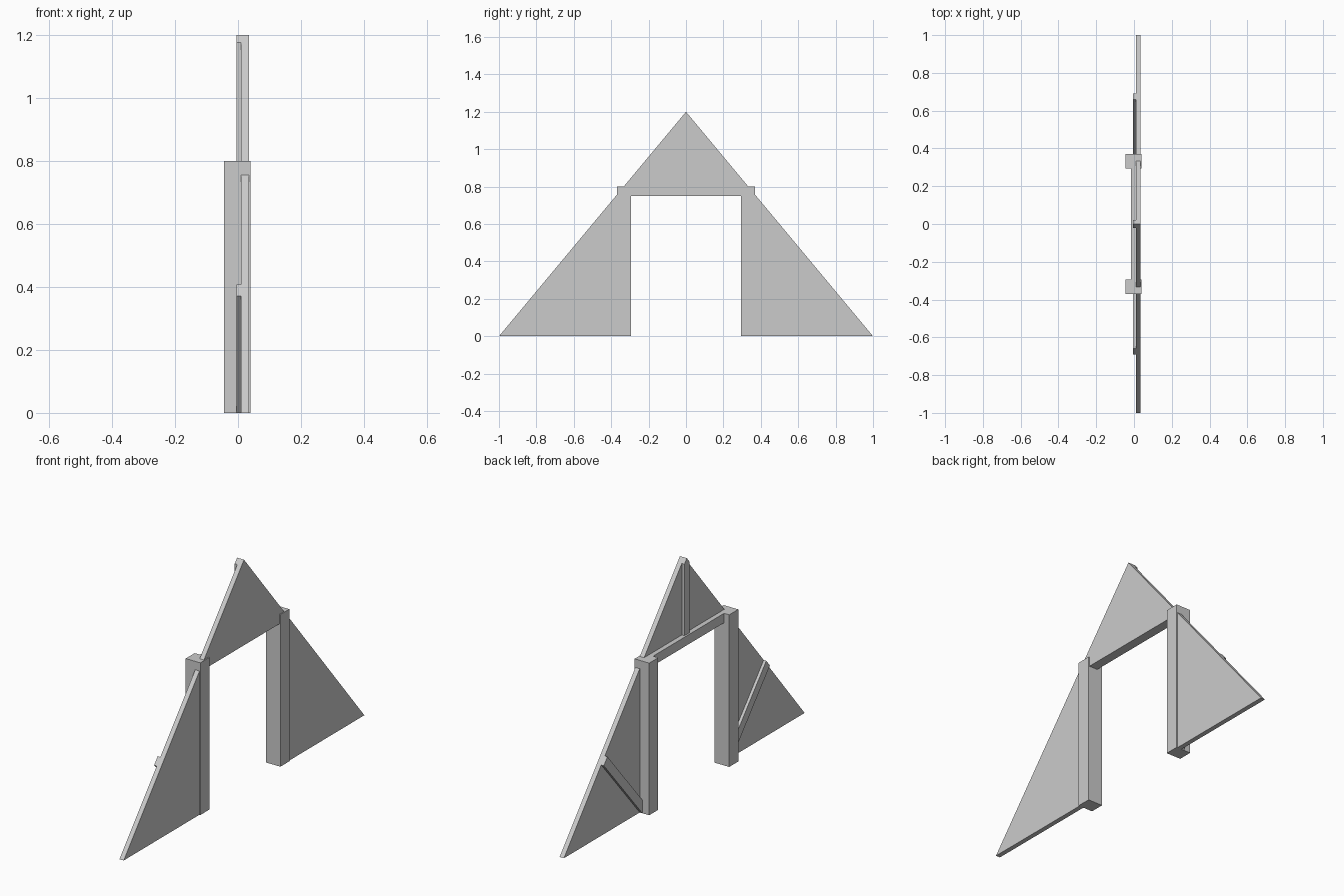
import bpy
import bmesh

cube = bpy.data.objects.get("Cube")
if cube:
    bpy.data.objects.remove(cube, do_unlink=True)

grey = bpy.data.materials.new("plain grey")
grey.use_nodes = True
COLOUR = (0.6, 0.6, 0.6, 1)
grey.diffuse_color = COLOUR
grey.node_tree.nodes["Principled BSDF"].inputs["Base Color"].default_value = COLOUR


def slab(name, outline, x0, x1):
    """Extrude a (y, z) outline from x0 to x1."""
    bm = bmesh.new()
    face = bm.faces.new([bm.verts.new((x0, y, z)) for y, z in outline])
    grown = bmesh.ops.extrude_face_region(bm, geom=[face])
    verts = [v for v in grown["geom"] if isinstance(v, bmesh.types.BMVert)]
    bmesh.ops.translate(bm, vec=(x1 - x0, 0, 0), verts=verts)
    bmesh.ops.recalc_face_normals(bm, faces=bm.faces)
    mesh = bpy.data.meshes.new(name)
    bm.to_mesh(mesh)
    bm.free()
    mesh.materials.append(grey)
    obj = bpy.data.objects.new(name, mesh)
    bpy.context.collection.objects.link(obj)
    return obj


def rect(y0, y1, z0, z1):
    return [(y0, z0), (y1, z0), (y1, z1), (y0, z1)]


def slope(y):
    """Height of the sloping outer edge at distance y from the middle."""
    return 1.2 * (1 - abs(y))


PANEL = (0.01, 0.035)
BRACE = (-0.005, 0.01)

# Posts, side panels and diagonal braces, mirrored front and back
for side, s in (("front", -1), ("back", 1)):
    def flip(points):
        return [(s * y, z) for y, z in points]

    slab(side + "_post", flip(rect(0.295, 0.37, 0, 0.8)), -0.045, 0.04)
    slab(side + "_panel", flip([(0.37, 0), (1, 0), (0.37, slope(0.37))]), *PANEL)
    slab(side + "_brace", flip([(0.37, 0), (0.69, slope(0.69)),
                                (0.66, slope(0.66)), (0.37, 0.07)]), *BRACE)

# Gable panel, its upright strut and the crossbeam
half = 0.375
slab("gable_panel", [(-half, 0.75), (half, 0.75), (0, 1.2)], *PANEL)
w = 0.02
slab("gable_strut", [(-w, 0.8), (w, 0.8), (w, slope(w)), (0, 1.2), (-w, slope(w))], *BRACE)
slab("crossbeam", rect(-0.295, 0.295, 0.75, 0.8), -0.015, 0.01)
